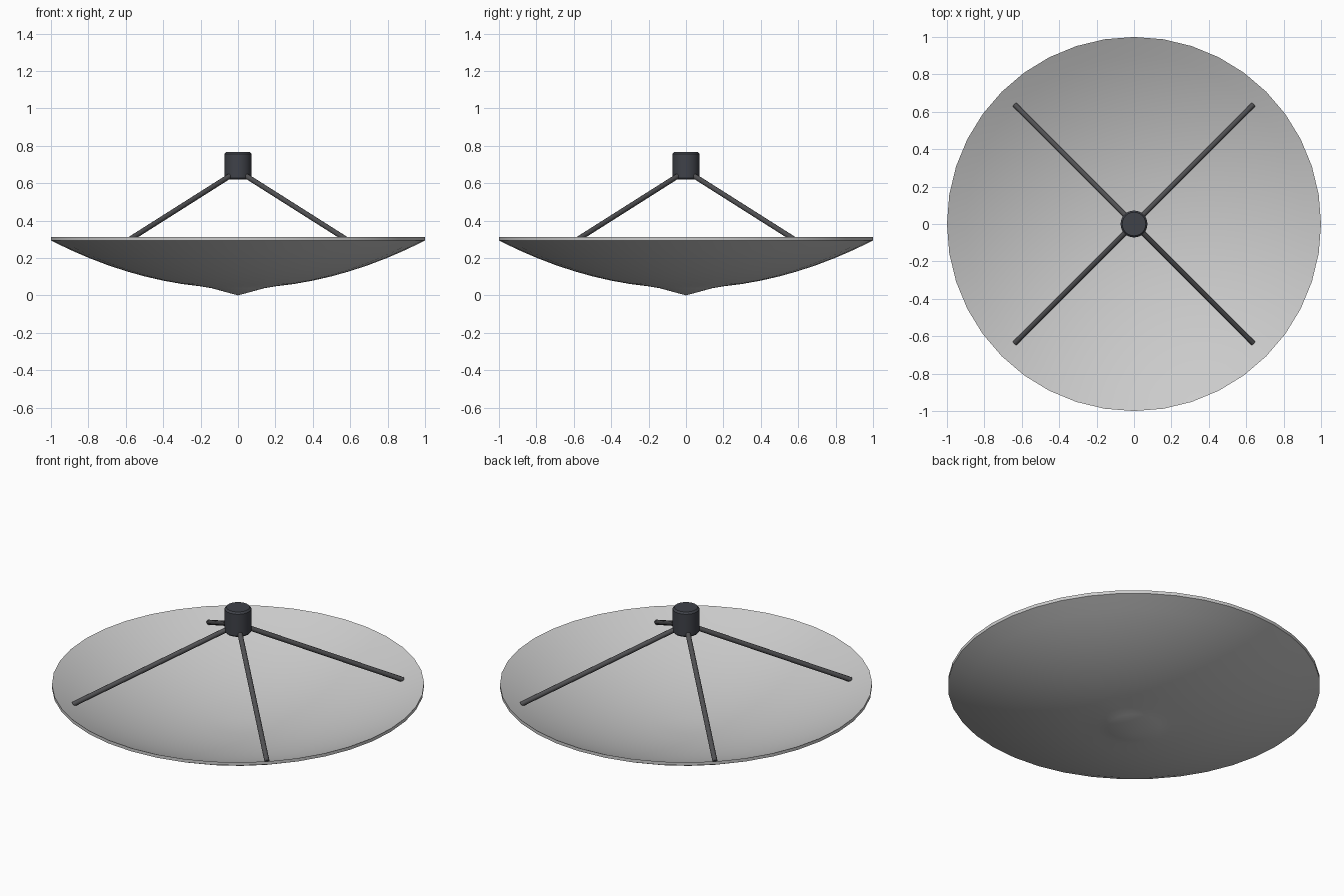
import bpy, math
from mathutils import Vector

if "Cube" in bpy.data.objects:
    bpy.data.objects.remove(bpy.data.objects["Cube"])


def material(name, color):
    m = bpy.data.materials.new(name)
    m.diffuse_color = (*color, 1)
    m.use_nodes = True
    m.node_tree.nodes["Principled BSDF"].inputs["Base Color"].default_value = m.diffuse_color
    return m


def smooth(obj, angle=35):
    bpy.ops.object.select_all(action='DESELECT')
    obj.select_set(True)
    bpy.context.view_layer.objects.active = obj
    bpy.ops.object.shade_smooth_by_angle(angle=math.radians(angle))


def lathe(name, profile, n, mat=None):
    # Profile starts and ends on the axis; poles are single vertices
    verts, rings = [], []
    for r, z in profile:
        start = len(verts)
        count = 1 if r == 0 else n
        for i in range(count):
            a = 2 * math.pi * i / n
            verts.append((r * math.cos(a), r * math.sin(a), z))
        rings.append((start, count))
    faces = []
    for (s0, c0), (s1, c1) in zip(rings, rings[1:]):
        for i in range(n):
            j = (i + 1) % n
            if c0 == 1:
                faces.append((s0, s1 + j, s1 + i))
            elif c1 == 1:
                faces.append((s0 + i, s0 + j, s1))
            else:
                faces.append((s0 + i, s0 + j, s1 + j, s1 + i))
    me = bpy.data.meshes.new(name)
    me.from_pydata(verts, [], faces)
    obj = bpy.data.objects.new(name, me)
    bpy.context.collection.objects.link(obj)
    if mat:
        me.materials.append(mat)
    smooth(obj)
    return obj


def rod(name, p, q, radius, mat):
    p, q = Vector(p), Vector(q)
    d = q - p
    bpy.ops.mesh.primitive_cylinder_add(vertices=12, radius=radius, depth=d.length,
                                        location=(p + q) / 2)
    obj = bpy.context.object
    obj.rotation_euler = d.to_track_quat('Z', 'Y').to_euler()
    obj.name = name
    obj.data.materials.append(mat)
    smooth(obj)
    return obj


hub_mat = material("dark_blue_grey", (0.05, 0.054, 0.066))
strut_mat = material("dark_grey", (0.08, 0.08, 0.085))

# Reflector bowl: shallow parabola with a thin rim and a pointed underside
steps = [0.2 + 0.1 * i for i in range(9)]
outer = [(0, 0.0), (0.14, 0.038)] + [(r, 0.038 + 0.255 * r * r) for r in steps]
inner = [(r, 0.06 + 0.252 * r * r) for r in reversed([0.1] + steps)]
lathe("dish", outer + inner + [(0, 0.058)], 40)

# Feed housing held above the bowl, with chamfered ends
lathe("feed_housing", [(0, 0.62), (0.065, 0.62), (0.072, 0.628),
                       (0.072, 0.757), (0.063, 0.767), (0, 0.767)], 24, hub_mat)

# Four diagonal struts
for i in range(4):
    a = math.radians(45 + 90 * i)
    c, s = math.cos(a), math.sin(a)
    rod(f"strut_{i + 1}", (0.9 * c, 0.9 * s, 0.263),
        (0.04 * c, 0.04 * s, 0.648), 0.014, strut_mat)
